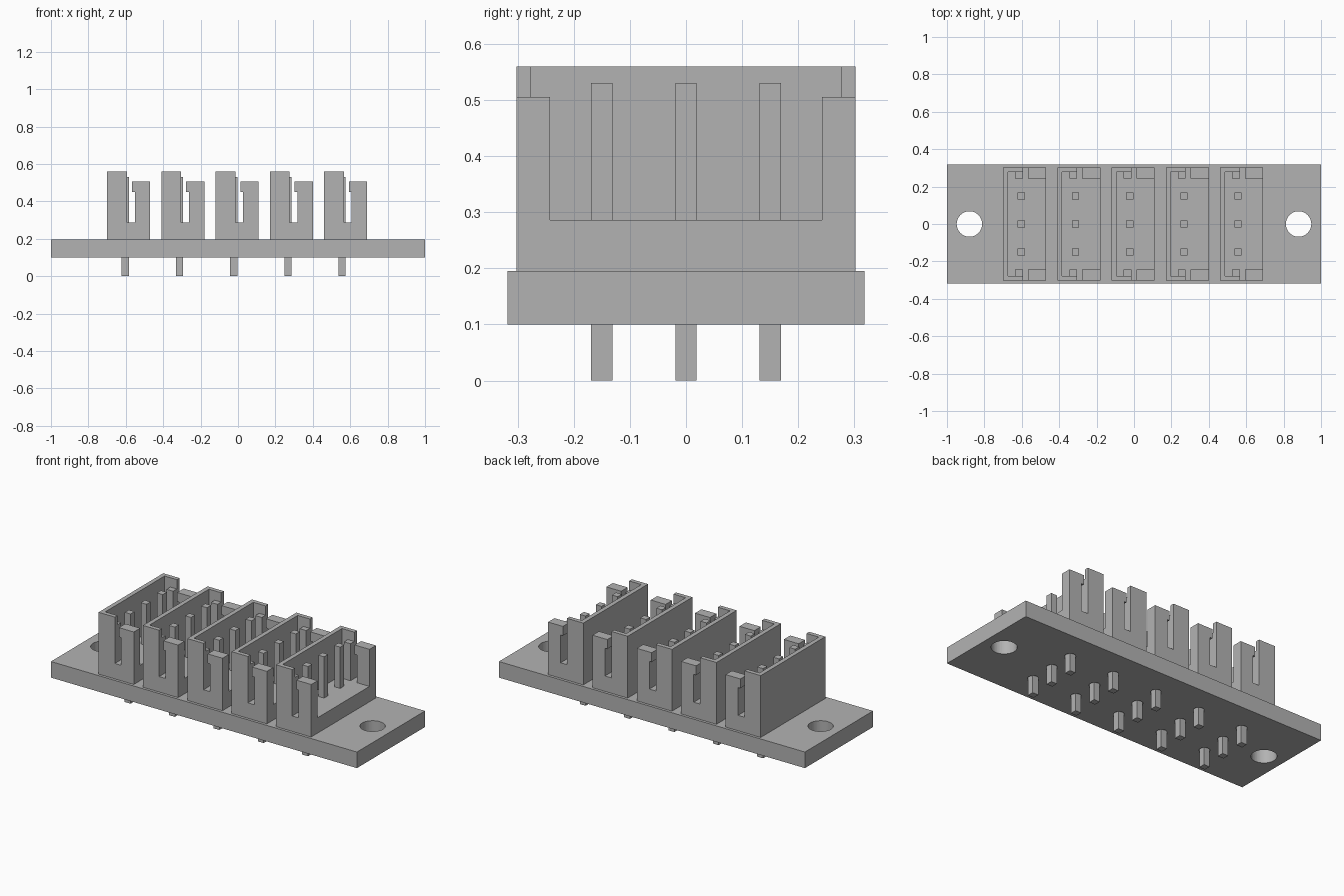
import bpy, bmesh
from mathutils import Vector

cube = bpy.data.objects.get("Cube")
if cube:
    bpy.data.objects.remove(cube, do_unlink=True)

grey = bpy.data.materials.new("plain_grey")
grey.use_nodes = True
grey.diffuse_color = (0.45, 0.45, 0.45, 1)
grey.node_tree.nodes["Principled BSDF"].inputs["Base Color"].default_value = (0.45, 0.45, 0.45, 1)

BOARD_BOTTOM, BOARD_TOP = 0.10, 0.195
FLOOR, ARM_TOP, WALL_TOP = 0.286, 0.505, 0.56
HALF = 0.302                 # half length of a housing
STARTS = [-0.70 + 0.29 * i for i in range(5)]
PIN_X, PIN_ROWS = 0.097, (-0.15, 0, 0.15)


def extrude(bm, points, offset):
    """Add a prism: a flat outline pushed along an offset."""
    face = bm.faces.new([bm.verts.new(p) for p in points])
    new = bmesh.ops.extrude_face_region(bm, geom=[face])["geom"]
    verts = [g for g in new if isinstance(g, bmesh.types.BMVert)]
    bmesh.ops.translate(bm, vec=Vector(offset), verts=verts)


def box(bm, x0, x1, y0, y1, z0, z1):
    extrude(bm, [(x0, y0, z0), (x1, y0, z0), (x1, y1, z0), (x0, y1, z0)], (0, 0, z1 - z0))


def side_profile(bm, outline, y0, y1):
    extrude(bm, [(x, y0, z) for x, z in outline], (0, y1 - y0, 0))


def make_mesh(name, bm):
    bmesh.ops.recalc_face_normals(bm, faces=bm.faces)
    mesh = bpy.data.meshes.new(name)
    bm.to_mesh(mesh)
    bm.free()
    mesh.materials.append(grey)
    return mesh


def place(name, mesh, x=0):
    obj = bpy.data.objects.new(name, mesh)
    obj.location.x = x
    bpy.context.collection.objects.link(obj)
    return obj


# Circuit board with mounting holes and pin holes
bm = bmesh.new()
box(bm, -1, 1, -0.318, 0.318, BOARD_BOTTOM, BOARD_TOP)
board = place("board", make_mesh("board", bm))

bm = bmesh.new()
holes = [(x, 0, 0.068, 48) for x in (-0.88, 0.88)]
holes += [(s + PIN_X, y, 0.029, 16) for s in STARTS for y in PIN_ROWS]
for x, y, radius, sides in holes:
    made = bmesh.ops.create_cone(bm, cap_ends=True, segments=sides, radius1=radius,
                                 radius2=radius, depth=0.4)
    bmesh.ops.translate(bm, vec=(x, y, 0.15), verts=made["verts"])
cutter = place("hole_cutter", make_mesh("hole_cutter", bm))
cutter.hide_render = True
cutter.hide_viewport = True
cut = board.modifiers.new("holes", "BOOLEAN")
cut.operation = "DIFFERENCE"
cut.solver = "EXACT"
cut.object = cutter

# Connector housing: end plate with slot and hooked arm, mirrored front to back
wall_end, hook, arm, end = 0.106, 0.133, 0.148, 0.23
inner, thick = 0.277, 0.242
arm_outline = [(arm, FLOOR), (end, FLOOR), (end, ARM_TOP), (hook, ARM_TOP),
               (hook, 0.45), (arm, 0.45)]
bm = bmesh.new()
side_profile(bm, [(0, BOARD_TOP), (end, BOARD_TOP), (end, ARM_TOP), (hook, ARM_TOP),
                  (hook, 0.45), (arm, 0.45), (arm, FLOOR), (wall_end, FLOOR),
                  (wall_end, WALL_TOP), (0, WALL_TOP)], inner, HALF)
side_profile(bm, arm_outline, thick, inner)                   # thicker arm
box(bm, 0.064, wall_end, thick, inner, FLOOR, ARM_TOP)        # inner rib
bmesh.ops.mirror(bm, geom=bm.verts[:] + bm.edges[:] + bm.faces[:], axis="Y", merge_dist=0)
box(bm, 0, end, -inner, inner, BOARD_TOP, FLOOR)              # floor
box(bm, 0, 0.026, -inner, inner, FLOOR, WALL_TOP)             # long wall
housing = make_mesh("housing", bm)

# Square pins running through floor and board
bm = bmesh.new()
for y in PIN_ROWS:
    box(bm, PIN_X - 0.019, PIN_X + 0.019, y - 0.019, y + 0.019, 0, 0.53)
pins = make_mesh("pins", bm)

for i, start in enumerate(STARTS, 1):
    place(f"connector_housing_{i}", housing, start)
    place(f"connector_pins_{i}", pins, start)
